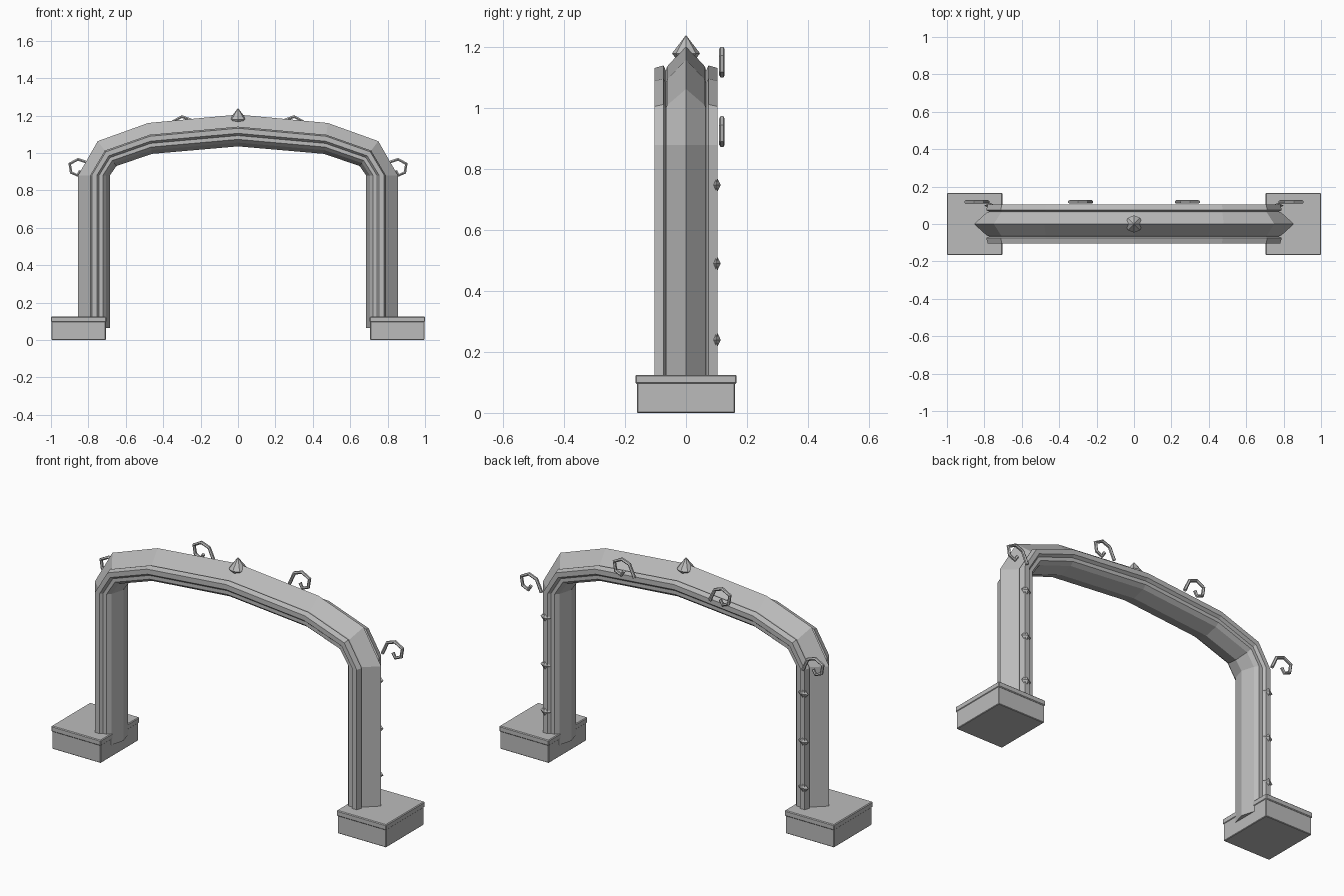
import bpy
import bmesh
import math
from mathutils import Matrix, Vector

cube = bpy.data.objects.get("Cube")
if cube:
    bpy.data.objects.remove(cube)

# One stone colour for everything
stone = bpy.data.materials.new("grey stone")
stone.use_nodes = True
GREY = (0.5, 0.5, 0.5, 1.0)
stone.diffuse_color = GREY
stone.node_tree.nodes["Principled BSDF"].inputs["Base Color"].default_value = GREY


def finish(name, bm):
    bmesh.ops.recalc_face_normals(bm, faces=bm.faces)
    mesh = bpy.data.meshes.new(name)
    bm.to_mesh(mesh)
    bm.free()
    mesh.materials.append(stone)
    obj = bpy.data.objects.new(name, mesh)
    bpy.context.collection.objects.link(obj)
    return obj


def box(name, centre, size, bevel):
    bm = bmesh.new()
    matrix = Matrix.Translation(centre) @ Matrix.Diagonal((*size, 1))
    bmesh.ops.create_cube(bm, size=1, matrix=matrix)
    bmesh.ops.bevel(bm, geom=bm.edges[:], offset=bevel, segments=1, affect='EDGES')
    return finish(name, bm)


def stud(name, centre, radii, sides):
    """Faceted double cone with its tips pointing up and down."""
    bm = bmesh.new()
    ring = [bm.verts.new((math.cos(a), math.sin(a), 0))
            for a in (math.tau * i / sides for i in range(sides))]
    for tip in (bm.verts.new((0, 0, 1)), bm.verts.new((0, 0, -1))):
        for i in range(sides):
            bm.faces.new((ring[i - 1], ring[i], tip))
    bmesh.ops.scale(bm, vec=radii, verts=bm.verts)
    bmesh.ops.translate(bm, vec=centre, verts=bm.verts)
    return finish(name, bm)


# Arch: a grooved section swept between an outer and an inner ridge line
outer = [(0.855, 0.065), (0.855, 0.88), (0.75, 1.063), (0.48, 1.16), (0, 1.205)]
inner = [(0.685, 0.065), (0.685, 0.88), (0.65, 0.93), (0.46, 0.995), (0, 1.035)]
# (fraction from outer to inner ridge, half depth)
half = [(0, 0), (0.4, 0.062), (0.48, 0.066), (0.38, 0.074), (0.43, 0.104),
        (0.59, 0.104), (0.66, 0.09), (0.78, 0.09), (0.88, 0.07), (1, 0)]
section = half + [(t, -y) for t, y in half[-2:0:-1]]
stations = list(zip(outer, inner))
stations += [((-a[0], a[1]), (-b[0], b[1])) for a, b in stations[-2::-1]]

bm = bmesh.new()
rings = []
for a, b in stations:
    a, b = Vector(a), Vector(b)
    ring = []
    for t, y in section:
        p = a.lerp(b, t)
        ring.append(bm.verts.new((p.x, y, p.y)))
    rings.append(ring)
for r0, r1 in zip(rings, rings[1:]):
    for i in range(len(section)):
        bm.faces.new((r0[i - 1], r0[i], r1[i], r1[i - 1]))
for ring in (rings[0], rings[-1]):
    bm.faces.new(ring)
finish("arch", bm)

# Spike at the crown
stud("crown_spike", (0, 0, 1.18), (0.046, 0.046, 0.06), 8)

# Hook outline, drawn for the model's left side
HOOK = [(0.78, 0.885), (0.81, 0.95), (0.855, 0.966), (0.9, 0.942),
        (0.892, 0.895), (0.858, 0.88), (0.843, 0.905)]


def hook(name, side, dx, dz):
    curve = bpy.data.curves.new(name, 'CURVE')
    curve.dimensions = '3D'
    curve.bevel_depth = 0.009
    curve.bevel_resolution = 1
    curve.use_fill_caps = True
    spline = curve.splines.new('POLY')
    spline.points.add(len(HOOK) - 1)
    for point, (x, z) in zip(spline.points, HOOK):
        point.co = (side * (x + dx), 0.118, z + dz, 1)
        point.radius = 1
    curve.materials.append(stone)
    obj = bpy.data.objects.new(name, curve)
    bpy.context.collection.objects.link(obj)
    bpy.ops.object.select_all(action='DESELECT')
    obj.select_set(True)
    bpy.context.view_layer.objects.active = obj
    bpy.ops.object.convert(target='MESH')
    for poly in bpy.context.object.data.polygons:
        poly.use_smooth = False


for side, word in ((1, "left"), (-1, "right")):
    # Footing block with a slightly wider cap
    x = side * 0.852
    box(word + "_footing", (x, 0, 0.05), (0.29, 0.322, 0.1), 0.003)
    box(word + "_footing_cap", (x, 0, 0.11), (0.296, 0.332, 0.03), 0.004)
    # Studs up the back of the leg
    for n, z in enumerate((0.24, 0.49, 0.748), 1):
        stud(f"{word}_leg_stud_{n}", (side * 0.77, 0.098, z), (0.03, 0.016, 0.033), 4)
    # Curled hooks behind the shoulder and the top
    hook(word + "_shoulder_hook", side, 0, 0)
    hook(word + "_top_hook", side, -0.555, 0.228)
